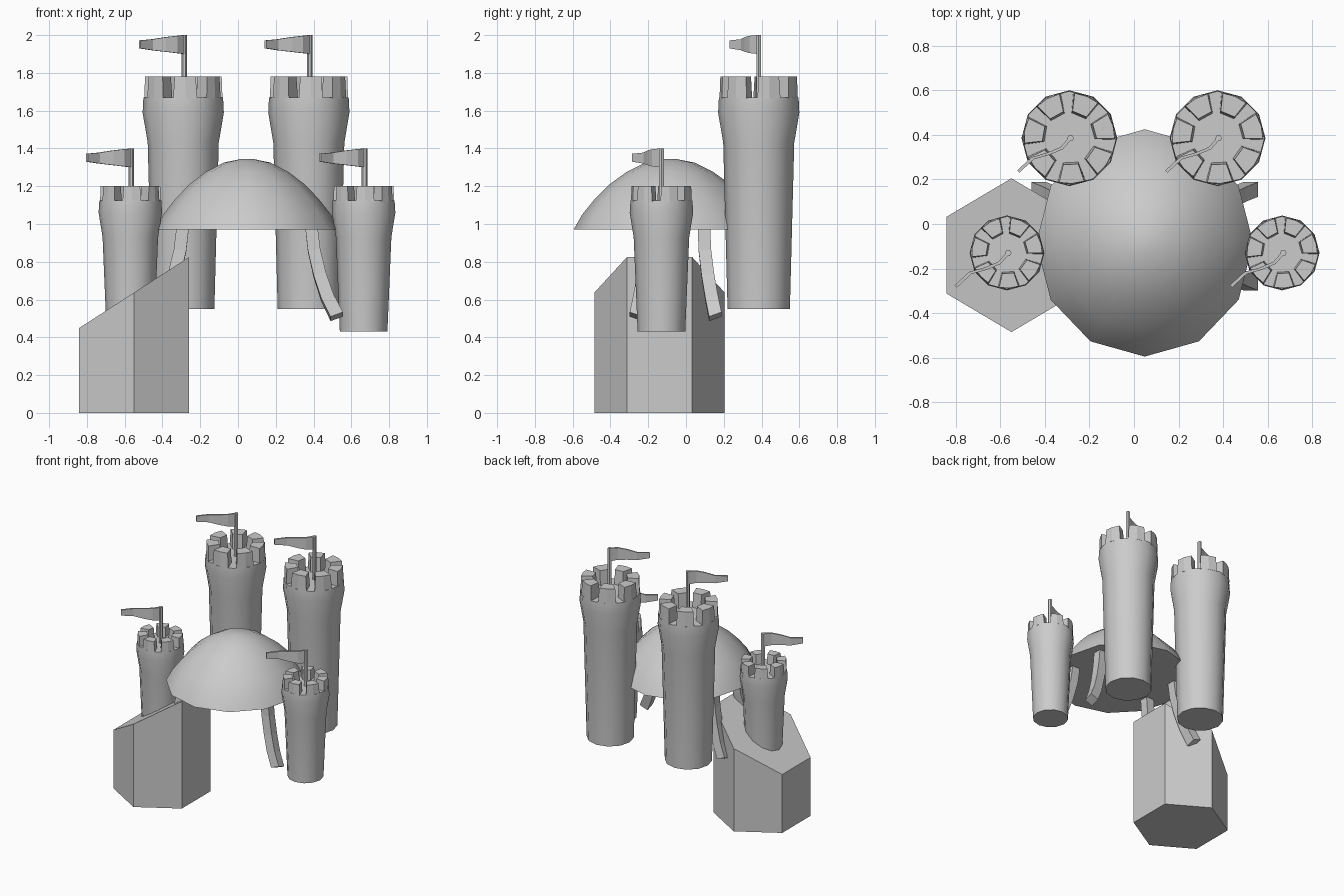
import bpy, bmesh
from math import sin, cos, pi, radians

if "Cube" in bpy.data.objects:
    bpy.data.objects.remove(bpy.data.objects["Cube"])

stone = bpy.data.materials.new("stone_grey")
stone.use_nodes = True
GREY = (0.6, 0.6, 0.6, 1)
stone.diffuse_color = GREY
stone.node_tree.nodes["Principled BSDF"].inputs["Base Color"].default_value = GREY


def finish(name, bm, smooth=False):
    bmesh.ops.recalc_face_normals(bm, faces=bm.faces[:])
    mesh = bpy.data.meshes.new(name)
    bm.to_mesh(mesh)
    bm.free()
    mesh.materials.append(stone)
    obj = bpy.data.objects.new(name, mesh)
    bpy.context.collection.objects.link(obj)
    if smooth:
        bpy.ops.object.select_all(action='DESELECT')
        obj.select_set(True)
        bpy.context.view_layer.objects.active = obj
        bpy.ops.object.shade_smooth_by_angle(angle=radians(36))
    return obj


def loft(bm, loops):
    """Join equal-sized point loops with quads and cap both ends."""
    rings = [[bm.verts.new(p) for p in loop] for loop in loops]
    n = len(rings[0])
    for a, b in zip(rings, rings[1:]):
        for i in range(n):
            j = (i + 1) % n
            bm.faces.new((a[i], a[j], b[j], b[i]))
    bm.faces.new(rings[0])
    bm.faces.new(rings[-1])


def circle(x, y, z, r, sides=12, stretch=1, turn=0):
    angles = [2 * pi * i / sides + turn for i in range(sides)]
    return [(x + r * stretch * cos(a), y + r * sin(a), z) for a in angles]


# Towers with seven merlons and a flag each
def tower(name, x, y, profile, top, tip):
    bm = bmesh.new()
    loft(bm, [circle(x, y, z, r) for r, z in profile])
    finish(name + "_wall", bm, True)

    rim, floor = profile[-1]
    bm = bmesh.new()
    for k in range(7):
        mid = radians(-87) + 2 * pi * k / 7

        def wedge(z, inner, outer, half):
            spots = [(inner, -half), (outer, -half), (outer, 0), (outer, half), (inner, half)]
            return [(x + r * cos(mid + a), y + r * sin(mid + a), z) for r, a in spots]

        loft(bm, [wedge(floor - 0.005, rim * 0.54, rim * 0.985, 0.31),
                  wedge(top, rim * 0.58, rim * 0.965, 0.28)])
    finish(name + "_merlons", bm)

    px, py = x + 0.005, y
    bm = bmesh.new()
    loft(bm, [circle(px, py, z, 0.015, 6) for z in (floor - 0.01, tip)])
    finish(name + "_flagpole", bm)

    # Waving pennant: offset from the pole, lower edge, upper edge
    wave = [(0, 0, 0.10, 0), (-0.04, -0.045, 0.095, 0.004), (-0.10, -0.07, 0.088, 0.011),
            (-0.17, -0.09, 0.08, 0.022), (-0.235, -0.15, 0.07, 0.028)]
    bm = bmesh.new()
    t = 0.005
    loft(bm, [[(px + dx - t, py + dy + t, tip - low), (px + dx + t, py + dy - t, tip - low),
               (px + dx + t, py + dy - t, tip - up), (px + dx - t, py + dy + t, tip - up)]
              for dx, dy, low, up in wave])
    finish(name + "_flag", bm)


tall = [(0.165, 0.55), (0.188, 1.43), (0.215, 1.59), (0.211, 1.67)]
short = [(0.126, 0.43), (0.147, 0.93), (0.168, 1.06), (0.164, 1.125)]
tower("back_right_tower", -0.29, 0.385, tall, 1.78, 2.0)
tower("back_left_tower", 0.375, 0.385, tall, 1.78, 2.0)
tower("front_right_tower", -0.57, -0.13, short, 1.2, 1.4)
tower("front_left_tower", 0.665, -0.13, short, 1.2, 1.4)

# Dome with a flat underside
CX, CY = 0.048, -0.085
dome = [(0.51, 0.97), (0.465, 1.05), (0.4, 1.13), (0.32, 1.21), (0.23, 1.275),
        (0.13, 1.325), (0.04, 1.343), (0.01, 1.345)]
bm = bmesh.new()
loft(bm, [circle(CX, CY, z, r, stretch=0.955) for r, z in dome])
finish("dome", bm, True)

# Hexagonal block with a slanted top
bm = bmesh.new()
base = circle(-0.55, -0.14, 0, 0.345, 6, 0.975, pi / 6)
loft(bm, [base, [(x, y, 0.45 + 0.645 * (x + 0.84)) for x, y, z in base]])
finish("hexagonal_block", bm)

# Four legs splaying outward below the dome
path = [(0.34, 0.15, 0.99), (0.355, 0.155, 0.86), (0.385, 0.17, 0.73),
        (0.425, 0.19, 0.61), (0.475, 0.21, 0.51)]
for side, sx in (("left", 1), ("right", -1)):
    for end, sy in (("front", -1), ("back", 1)):
        bm = bmesh.new()
        loft(bm, [[(CX + sx * (dx + a * 0.033), -0.055 + sy * (dy + b * 0.033),
                    z + 0.012 * (a + b) * (0.99 - z) / 0.48)
                   for a, b in ((-1, -1), (1, -1), (1, 1), (-1, 1))] for dx, dy, z in path])
        finish(f"{end}_{side}_leg", bm)
